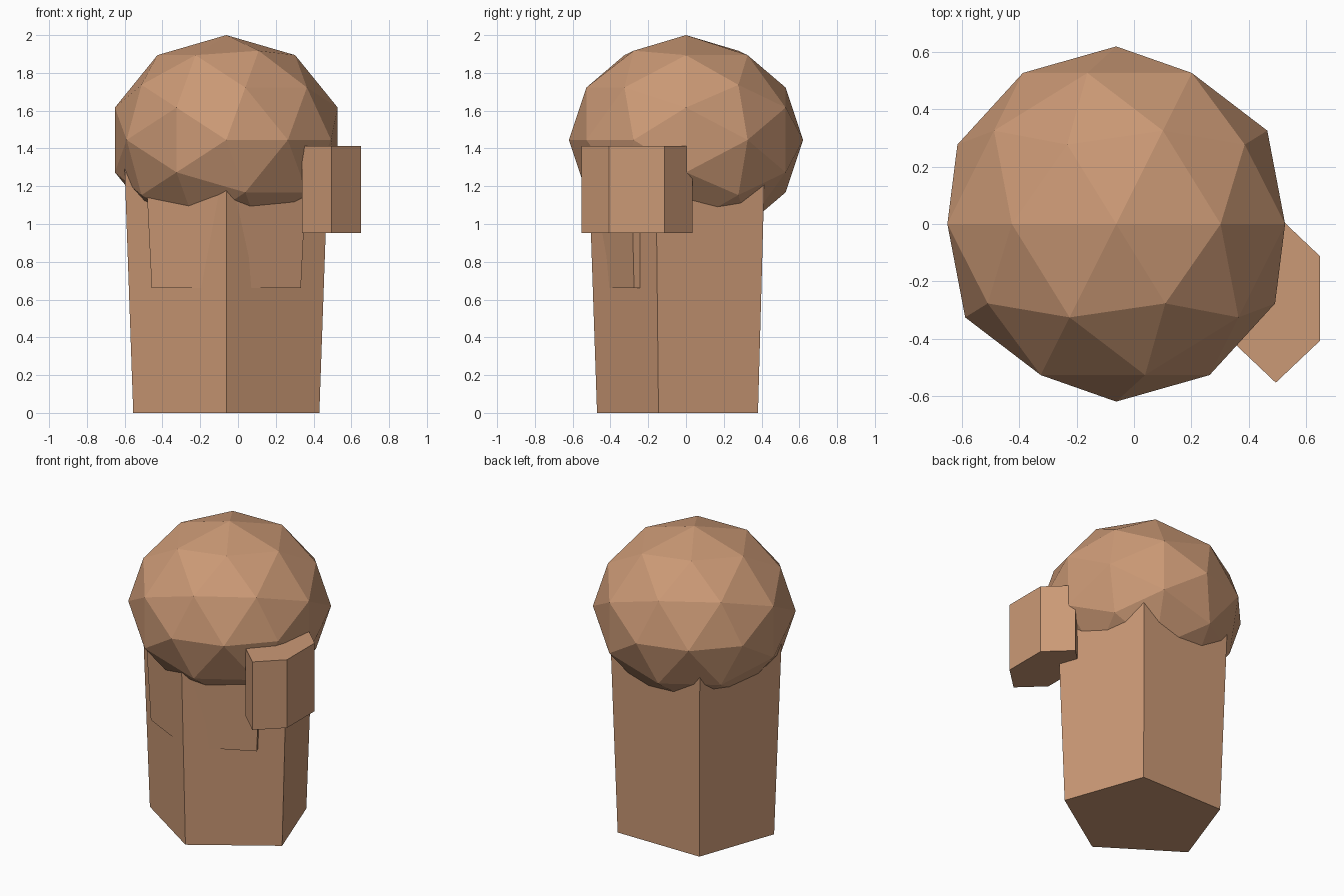
import bpy, bmesh, math
from mathutils import Matrix

if "Cube" in bpy.data.objects:
    bpy.data.objects.remove(bpy.data.objects["Cube"])

CX = -0.062  # axis shared by the trunk, chest panel and round top

mat = bpy.data.materials.new("tan")
mat.diffuse_color = (0.60, 0.32, 0.18, 1)
mat.use_nodes = True
mat.node_tree.nodes["Principled BSDF"].inputs["Base Color"].default_value = mat.diffuse_color


def finish(name, bm):
    bmesh.ops.recalc_face_normals(bm, faces=bm.faces)
    me = bpy.data.meshes.new(name)
    bm.to_mesh(me)
    bm.free()
    me.materials.append(mat)
    bpy.context.collection.objects.link(bpy.data.objects.new(name, me))


def prism(name, sides, cx, bottom, top):
    """Tapered prism with one corner facing front; ends are (z, centre y, rx, ry)."""
    bm = bmesh.new()
    rings = []
    for z, cy, rx, ry in (bottom, top):
        angles = [2 * math.pi * i / sides - math.pi / 2 for i in range(sides)]
        rings.append([bm.verts.new((cx + rx * math.cos(a), cy + ry * math.sin(a), z))
                      for a in angles])
    for i in range(sides):
        j = (i + 1) % sides
        bm.faces.new((rings[0][i], rings[0][j], rings[1][j], rings[1][i]))
    bm.faces.new(rings[0][::-1])
    bm.faces.new(rings[1])
    finish(name, bm)


# five-sided trunk, slightly wider at the top
prism("trunk", 5, CX, (0, 0, 0.518, 0.471), (1.35, 0, 0.568, 0.517))

# shallow panel breaking through the two front faces
prism("front_panel", 5, CX, (0.66, -0.187, 0.415, 0.285), (1.25, -0.189, 0.446, 0.321))

# six-sided block at the front right
prism("side_block", 6, 0.495, (0.953, -0.26, 0.179, 0.294), (1.412, -0.26, 0.179, 0.294))

# faceted round top, lying on its side and slightly flattened
bm = bmesh.new()
m = (Matrix.Translation((CX, 0, 1.445)) @ Matrix.Diagonal((0.62, 0.62, 0.555, 1))
     @ Matrix.Rotation(math.pi / 2, 4, 'X'))
bmesh.ops.create_icosphere(bm, subdivisions=2, radius=1, matrix=m)
finish("round_top", bm)
